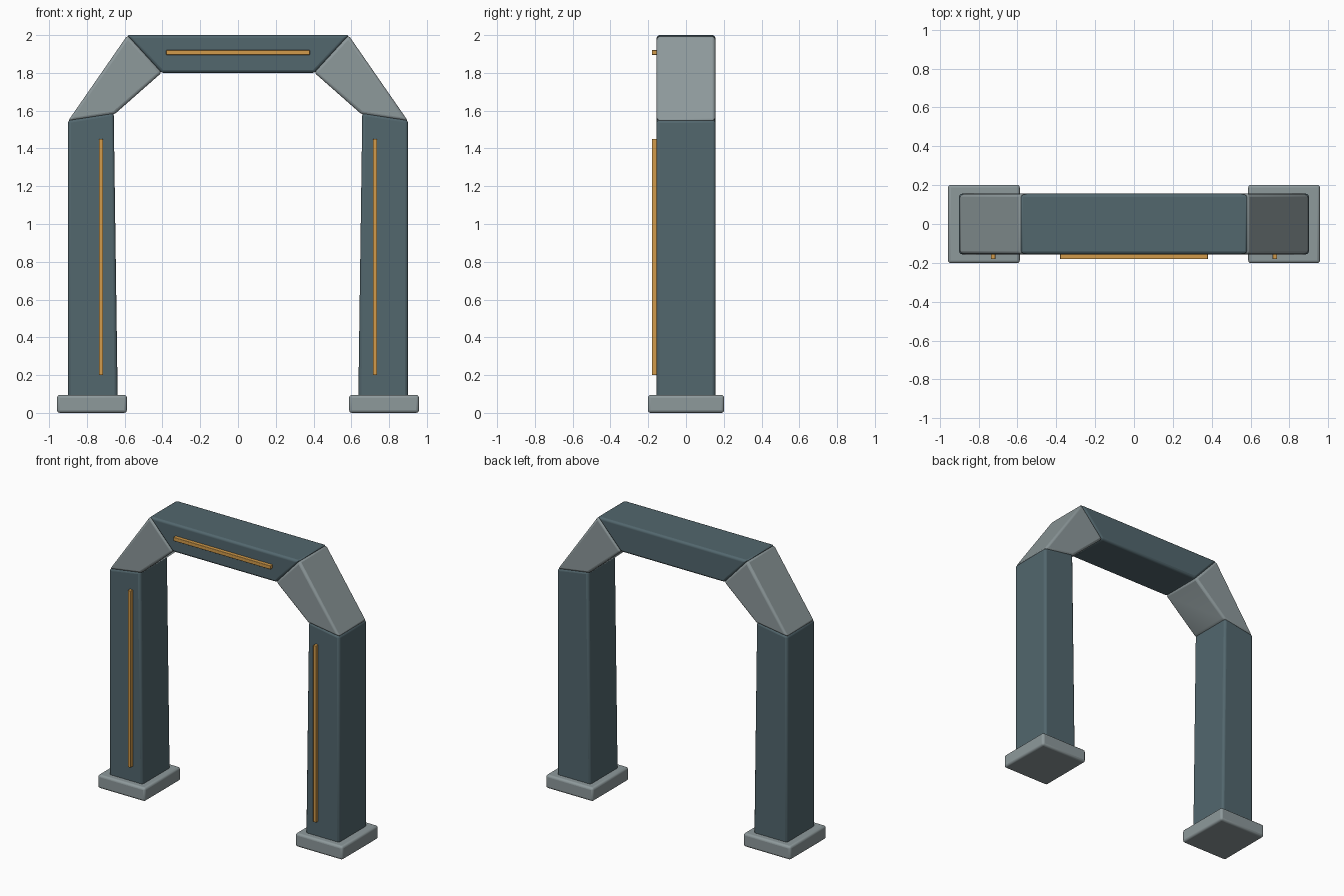
import bpy
import bmesh
import math

cube = bpy.data.objects.get("Cube")
if cube:
    bpy.data.objects.remove(cube)


def material(name, rgb):
    m = bpy.data.materials.new(name)
    m.use_nodes = True
    color = (*rgb, 1)
    m.diffuse_color = color
    m.node_tree.nodes["Principled BSDF"].inputs["Base Color"].default_value = color
    return m


slate = material("slate blue", (0.085, 0.135, 0.155))
grey = material("light grey", (0.27, 0.32, 0.33))
amber = material("amber", (0.65, 0.33, 0.07))


def slab(name, profile, y0, y1, mat, bevel, side=1):
    """Extrude an x-z outline from y0 to y1 and round its edges."""
    bm = bmesh.new()
    face = bm.faces.new([bm.verts.new((x * side, y0, z)) for x, z in profile])
    ext = bmesh.ops.extrude_face_region(bm, geom=[face])
    moved = [g for g in ext["geom"] if isinstance(g, bmesh.types.BMVert)]
    bmesh.ops.translate(bm, verts=moved, vec=(0, y1 - y0, 0))
    bmesh.ops.recalc_face_normals(bm, faces=bm.faces)
    mesh = bpy.data.meshes.new(name)
    bm.to_mesh(mesh)
    bm.free()
    mesh.materials.append(mat)
    obj = bpy.data.objects.new(name, mesh)
    bpy.context.collection.objects.link(obj)
    mod = obj.modifiers.new("rounded edges", "BEVEL")
    mod.width = bevel
    mod.segments = 3
    mod.limit_method = "ANGLE"
    mod.angle_limit = math.radians(30)
    bpy.ops.object.select_all(action="DESELECT")
    obj.select_set(True)
    bpy.context.view_layer.objects.active = obj
    bpy.ops.object.shade_smooth_by_angle(angle=math.radians(35))
    return obj


def box(x0, x1, z0, z1):
    return [(x0, z0), (x1, z0), (x1, z1), (x0, z1)]


D = 0.156  # half depth of the arch

# Feet, tapered pillars, angled corners and pillar light strips on both sides
for label, s in (("left", 1), ("right", -1)):
    slab(label + "_foot", box(0.588, 0.958, 0, 0.095), -0.202, 0.202, grey, 0.015, s)
    slab(label + "_pillar", [(0.637, 0.08), (0.9, 0.08), (0.9, 1.55), (0.658, 1.59)],
         -D, D, slate, 0.016, s)
    slab(label + "_corner", [(0.655, 1.58), (0.9, 1.545), (0.585, 2.0), (0.403, 1.802)],
         -D, D, grey, 0.016, s)
    slab(label + "_pillar_strip", box(0.714, 0.737, 0.2, 1.45), -0.181, -0.15,
         amber, 0.003, s)

# Top beam with its light strip
slab("top_beam", [(-0.405, 1.8), (0.405, 1.8), (0.588, 2.0), (-0.588, 2.0)],
     -D, D, slate, 0.016)
slab("beam_strip", box(-0.38, 0.38, 1.895, 1.921), -0.181, -0.15, amber, 0.003)
